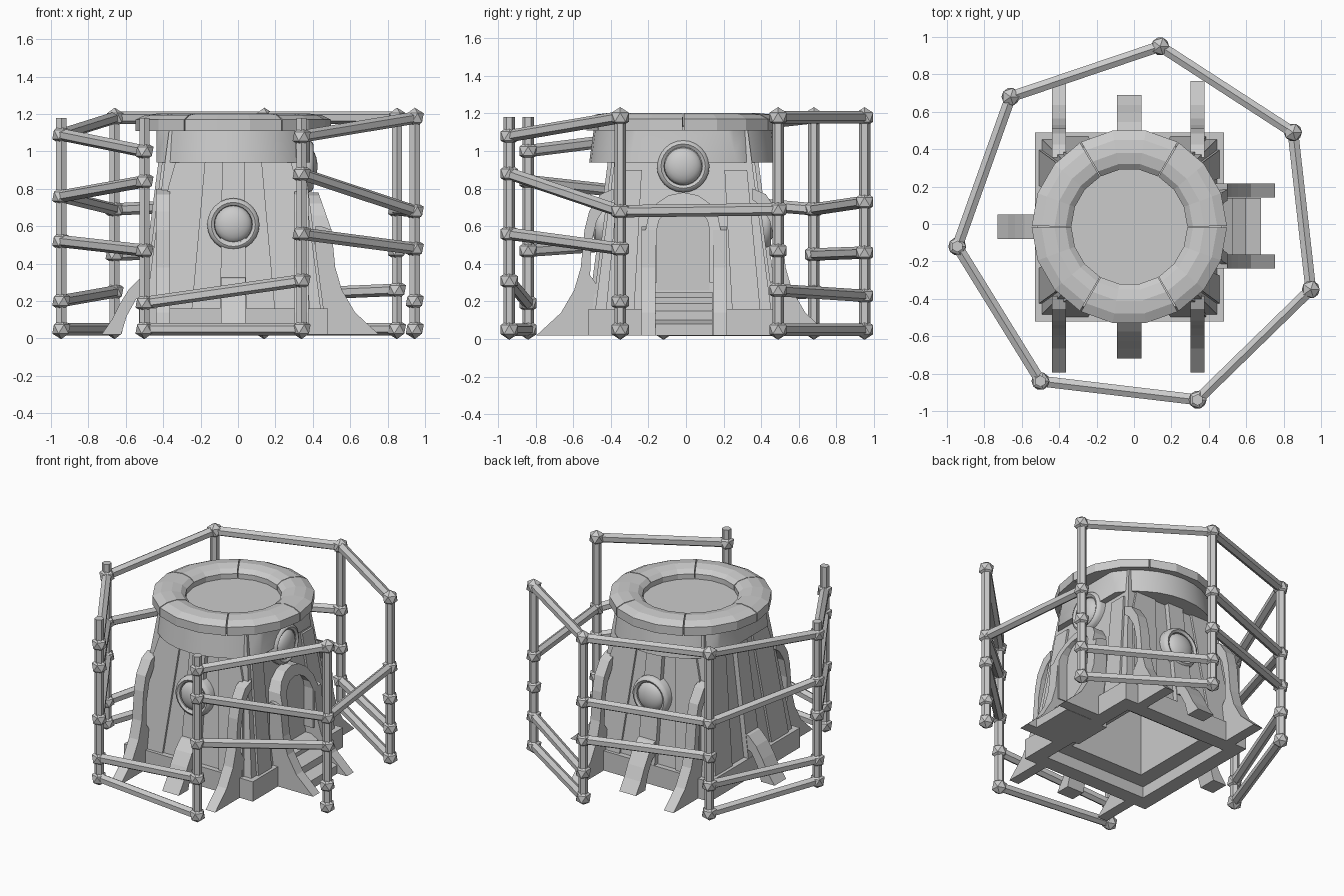
import bpy, bmesh, math
from mathutils import Vector, Matrix

if "Cube" in bpy.data.objects:
    bpy.data.objects.remove(bpy.data.objects["Cube"])

CENTRE = Matrix.Translation((-0.025, -0.015, 0))
FRONT, RIGHT, BACK, LEFT = 0, 90, 180, 270


def finish(name, bm, matrix=CENTRE, smooth=False):
    bmesh.ops.recalc_face_normals(bm, faces=bm.faces)
    bm.transform(matrix)
    me = bpy.data.meshes.new(name)
    bm.to_mesh(me)
    bm.free()
    ob = bpy.data.objects.new(name, me)
    bpy.context.collection.objects.link(ob)
    if smooth:
        me.shade_smooth()
        bpy.context.view_layer.objects.active = ob
        ob.select_set(True)
        bpy.ops.object.shade_smooth_by_angle(angle=math.radians(50))
        ob.select_set(False)
    return ob


def side(angle):
    """Local frame of one side: x runs along the wall, -y points outward."""
    return CENTRE @ Matrix.Rotation(math.radians(angle), 4, 'Z')


def half(z):
    """Half width of the tapering tower at height z."""
    return 0.465 - (z - 0.18) * 0.13


def prism(name, a, b, angle):
    """Closed prism between two matching outlines."""
    bm = bmesh.new()
    va, vb = [bm.verts.new(p) for p in a], [bm.verts.new(p) for p in b]
    bm.faces.new(va)
    bm.faces.new(vb[::-1])
    n = len(a)
    for i in range(n):
        j = (i + 1) % n
        bm.faces.new((va[j], va[i], vb[i], vb[j]))
    return finish(name, bm, side(angle))


def rib(name, profile, t, width, angle):
    """Outward profile (d, z) extruded along the wall."""
    return prism(name, [(t - width / 2, -d, z) for d, z in profile],
                 [(t + width / 2, -d, z) for d, z in profile], angle)


def panel(name, outline, angle, out=0.015):
    """Wall outline (t, z) raised from the sloping face."""
    return prism(name, [(t, -half(z) - out, z) for t, z in outline],
                 [(t, -half(z) + 0.02, z) for t, z in outline], angle)


def bridge_loops(loops):
    bm = bmesh.new()
    rings = [[bm.verts.new(p) for p in lp] for lp in loops]
    for a, b in zip(rings, rings[1:]):
        for i in range(4):
            j = (i + 1) % 4
            bm.faces.new((a[i], a[j], b[j], b[i]))
    return bm, rings


def square(h, z):
    return [(h, h, z), (-h, h, z), (-h, -h, z), (h, -h, z)]


# Square foundation frame
bm, r = bridge_loops([square(0.40, 0.02), square(0.505, 0.02), square(0.505, 0.16),
                      square(0.40, 0.16), square(0.40, 0.02)])
bmesh.ops.remove_doubles(bm, verts=bm.verts, dist=1e-5)
finish("base_frame", bm)

# Hollow tapering tower with an open shaft below
bm, r = bridge_loops([square(0.27, 0.9), square(0.29, 0.10), square(half(0.10), 0.10),
                      square(half(1.12), 1.12)])
bm.faces.new(r[0])
bm.faces.new(r[-1])
finish("tower_body", bm)

# Raised wall panels and the central strip
for a in (FRONT, BACK, LEFT):
    for s in (1, -1):
        panel("wall_panel", [(s * 0.22, 0.16), (s * 0.41, 0.16), (s * 0.35, 0.80),
                             (s * 0.31, 0.94), (s * 0.15, 0.94)], a)
    panel("centre_strip", [(-0.07, 0.16), (0.07, 0.16), (0.06, 0.94), (-0.06, 0.94)], a, 0.035)
for s in (1, -1):
    panel("wall_panel", [(s * 0.26, 0.16), (s * 0.41, 0.16), (s * 0.34, 0.90), (s * 0.22, 0.90)], RIGHT)

# Collar below the rim, cut flat on the left and right
bm = bmesh.new()
bmesh.ops.create_cone(bm, cap_ends=True, segments=32, radius1=0.50, radius2=0.475, depth=0.18,
                      matrix=Matrix.Translation((0, 0, 1.03)))
for s in (1, -1):
    g = bm.verts[:] + bm.edges[:] + bm.faces[:]
    cut = bmesh.ops.bisect_plane(bm, geom=g, plane_co=(s * 0.41, 0, 0), plane_no=(s, 0, 0), clear_outer=True)
    bmesh.ops.edgeloop_fill(bm, edges=[e for e in cut['geom_cut'] if isinstance(e, bmesh.types.BMEdge)])
finish("collar", bm, smooth=True)

# Rim of six stones with thin cracks
rim = [(0.31, 1.11), (0.31, 1.165), (0.34, 1.19), (0.40, 1.203), (0.47, 1.195), (0.522, 1.17), (0.522, 1.11)]
for k in range(6):
    bm = bmesh.new()
    vs = [bm.verts.new((rr, 0, z)) for rr, z in rim]
    f = bm.faces.new(vs)
    bm.faces.new([bm.verts.new(v.co) for v in vs])
    bmesh.ops.spin(bm, geom=[f], cent=(0, 0, 0), axis=(0, 0, 1), angle=math.radians(59.2),
                   steps=3, use_duplicate=False)
    bmesh.ops.remove_doubles(bm, verts=bm.verts, dist=1e-5)
    finish("rim_stone", bm, CENTRE @ Matrix.Rotation(math.radians(60 * k + 0.4), 4, 'Z'))

# Sunken floor inside the rim
bm = bmesh.new()
bmesh.ops.create_cone(bm, cap_ends=True, segments=18, radius1=0.50, radius2=0.50, depth=0.02,
                      matrix=Matrix.Translation((0, 0, 1.12)))
finish("basin_floor", bm)

# Flared buttresses: front, back and beside the door
flare = [(0.47, 0.60), (0.525, 0.58), (0.545, 0.38), (0.58, 0.26), (0.65, 0.14), (0.78, 0.02),
         (0.44, 0.02), (0.44, 0.26), (0.495, 0.34), (0.49, 0.5)]
arched = [(0.37, 0.80), (0.44, 0.77), (0.50, 0.68)] + flare[1:] + [(0.46, 0.63), (0.41, 0.71), (0.37, 0.74)]
for a, ts in ((FRONT, (-0.375, 0.365)), (BACK, (-0.365, 0.375))):
    for t in ts:
        rib("buttress", arched, t, 0.075, a)
for t in (-0.185, 0.195):
    rib("door_buttress", flare[:7] + [(0.44, 0.60)], t, 0.075, RIGHT)

# Curved drain spouts on three sides
spout = [(0.42, 0.34), (0.50, 0.32), (0.56, 0.26), (0.61, 0.18), (0.65, 0.10), (0.705, 0.02),
         (0.60, 0.02), (0.57, 0.12), (0.52, 0.21), (0.42, 0.25)]
for a in (FRONT, BACK, LEFT):
    rib("spout", spout, 0, 0.13, a)

# Arched door, its surround and steps
arc = [(math.cos(math.pi * i / 8), math.sin(math.pi * i / 8)) for i in range(9)]
door = [(0.14, 0.02)] + [(0.14 * c, 0.58 + 0.13 * s) for c, s in arc] + [(-0.14, 0.02)]
prism("door", [(t, -0.455, z) for t, z in door], [(t, -0.36, z) for t, z in door], RIGHT)
outer = [(0.20, 0.3)] + [(0.20 * c, 0.58 + 0.20 * s) for c, s in arc] + [(-0.20, 0.3)]
inner = [(0.14, 0.3)] + [(0.14 * c, 0.58 + 0.13 * s) for c, s in arc] + [(-0.14, 0.3)]
ring = outer + inner[::-1]
lean = lambda z: 0.525 - max(0, z - 0.58) * 0.35
prism("door_surround", [(t, -lean(z), z) for t, z in ring], [(t, -0.37, z) for t, z in ring], RIGHT)
rib("steps", [(0.42, 0.02), (0.705, 0.02), (0.705, 0.08), (0.625, 0.10), (0.625, 0.15), (0.555, 0.19),
              (0.555, 0.22), (0.50, 0.25), (0.42, 0.25)], 0, 0.31, RIGHT)

# Round medallions
for a, z, d in ((FRONT, 0.61, 0.44), (BACK, 0.61, 0.44), (RIGHT, 0.92, 0.40)):
    place = side(a) @ Matrix.Translation((0, -d, z)) @ Matrix.Rotation(math.radians(90), 4, 'X')
    bm = bmesh.new()
    prof = [bm.verts.new((r, 0, h)) for r, h in
            ((0.14, -0.06), (0.14, 0.0), (0.133, 0.02), (0.118, 0.028), (0.102, 0.018), (0.097, -0.06))]
    edges = [bm.edges.new(p) for p in zip(prof, prof[1:] + prof[:1])]
    bmesh.ops.spin(bm, geom=prof + edges, cent=(0, 0, 0), axis=(0, 0, 1), angle=math.tau, steps=24)
    bmesh.ops.remove_doubles(bm, verts=bm.verts, dist=1e-5)
    finish("medallion_ring", bm, place, smooth=True)
    bm = bmesh.new()
    bmesh.ops.create_uvsphere(bm, u_segments=24, v_segments=12, radius=0.10,
                              matrix=Matrix.Diagonal((1, 1, 0.5, 1)))
    finish("medallion_dome", bm, place, smooth=True)


# Scaffold around the tower
def pole(name, a, b, radius=0.033):
    a, b = Vector(a), Vector(b)
    bm = bmesh.new()
    bmesh.ops.create_cone(bm, cap_ends=True, segments=6, radius1=radius, radius2=radius, depth=(b - a).length)
    rot = (b - a).to_track_quat('Z', 'Y').to_matrix().to_4x4()
    finish(name, bm, Matrix.Translation((a + b) / 2) @ rot)


# x, y and the joint heights of each post, bottom to top
posts = [((0.14, 0.95), (0.05, 0.23, 0.46, 0.73, 1.18)),
         ((0.85, 0.49), (0.05, 0.26, 0.47, 0.69, 1.18)),
         ((0.945, -0.35), (0.05, 0.20, 0.48, 0.68, 1.18)),
         ((0.34, -0.94), (0.05, 0.31, 0.56, 0.88, 1.08)),
         ((-0.50, -0.84), (0.05, 0.19, 0.47, 0.84, 1.00)),
         ((-0.945, -0.12), (0.05, 0.20, 0.52, 0.76, 1.09)),
         ((-0.66, 0.68), (0.05, 0.25, 0.45, 0.69, 1.18))]
# joint levels that carry a rail to the next post
rails = [(0, 1, 4), (3,), (2, 3, 4), (0, 1), (2, 3, 4), (0, 1, 3, 4), (2, 3, 4)]
for i, ((x, y), zs) in enumerate(posts):
    pole("scaffold_post", (x, y, 0.02), (x, y, 1.18), 0.031)
    for z in zs:
        bm = bmesh.new()
        bmesh.ops.create_icosphere(bm, subdivisions=1, radius=0.054)
        finish("scaffold_joint", bm, Matrix.Translation((x, y, z)))
    (x2, y2), zs2 = posts[(i + 1) % 7]
    for k in rails[i]:
        pole("scaffold_rail", (x, y, zs[k]), (x2, y2, zs2[k]))
